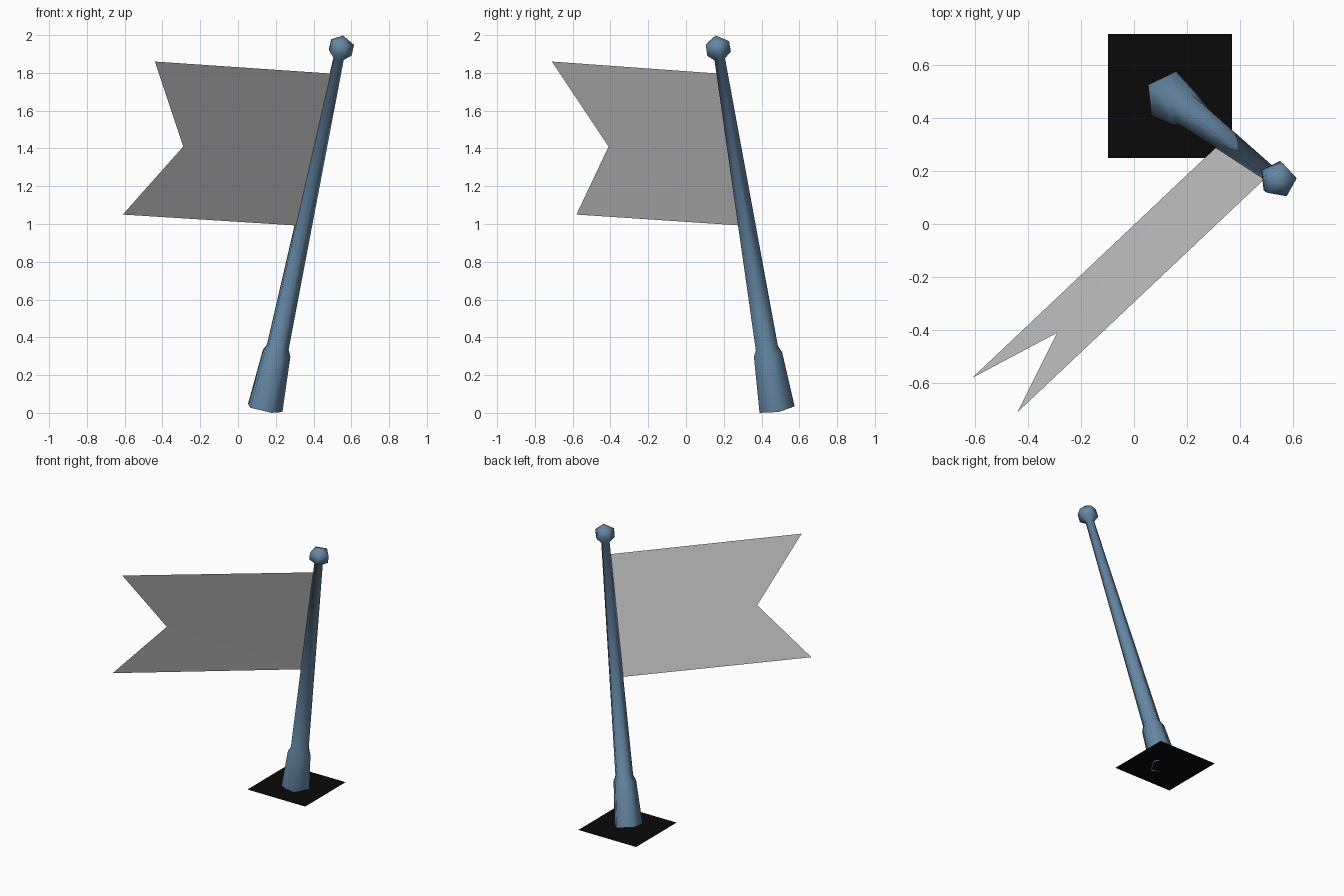
import bpy, math
from mathutils import Vector

if "Cube" in bpy.data.objects:
    bpy.data.objects.remove(bpy.data.objects["Cube"])


def material(name, rgb):
    m = bpy.data.materials.new(name)
    m.diffuse_color = (*rgb, 1)
    m.use_nodes = True
    m.node_tree.nodes["Principled BSDF"].inputs["Base Color"].default_value = m.diffuse_color
    return m


blue = material("slate blue", (0.13, 0.24, 0.37))
grey = material("light grey", (0.58, 0.58, 0.59))
black = material("black", (0.003, 0.003, 0.003))

SIDES = 5
START = math.radians(6)
foot = Vector((0.138, 0.478, 0.023))
ball = Vector((0.543, 0.168, 1.932))
axis = (ball - foot).normalized()
length = (ball - foot).length
u = (Vector((1, 0, 0)) - axis * axis.x).normalized()
v = axis.cross(u)


def make(name, verts, faces, mat, smooth=False):
    me = bpy.data.meshes.new(name)
    me.from_pydata([tuple(p) for p in verts], [], faces)
    me.materials.append(mat)
    for p in me.polygons:
        p.use_smooth = smooth
    ob = bpy.data.objects.new(name, me)
    bpy.context.collection.objects.link(ob)
    return ob


def lathe(name, profile, tip, mat):
    """Five-sided turned shape along the leaning axis; profile = (distance, radius)."""
    verts, faces = [], []
    for s, r in profile:
        for i in range(SIDES):
            a = START + i * math.tau / SIDES
            verts.append(foot + axis * s + (u * math.cos(a) + v * math.sin(a)) * r)
    for k in range(len(profile) - 1):
        for i in range(SIDES):
            j = (i + 1) % SIDES
            a, b = k * SIDES, (k + 1) * SIDES
            faces.append((a + i, a + j, b + j, b + i))
    if tip is not None:
        verts.append(foot + axis * tip)
        b = (len(profile) - 1) * SIDES
        for i in range(SIDES):
            faces.append((b + i, b + (i + 1) % SIDES, len(verts) - 1))
    return make(name, verts, faces, mat, True)


# Pole with thick foot collar, open underneath, and the ball on top
lathe("pole", [(0, 0.1), (0.30, 0.08), (0.335, 0.063), (length - 0.06, 0.03),
               (length - 0.028, 0.067), (length + 0.03, 0.066)], length + 0.068, blue)


# Swallow-tailed flag, attached along the pole's axis
def on_axis(z):
    return foot + axis * ((z - foot.z) / axis.z)


make("flag", [on_axis(1.795), (-0.44, -0.71, 1.86), (-0.29, -0.41, 1.41),
              (-0.61, -0.58, 1.05), on_axis(0.99)],
     [(0, 1, 2), (0, 2, 4), (2, 3, 4)], grey)

# Flat ground plate
cx, cy, h, z = 0.136, 0.483, 0.234, 0.018
make("ground_plate", [(cx - h, cy - h, z), (cx + h, cy - h, z),
                      (cx + h, cy + h, z), (cx - h, cy + h, z)], [(0, 1, 2, 3)], black)
